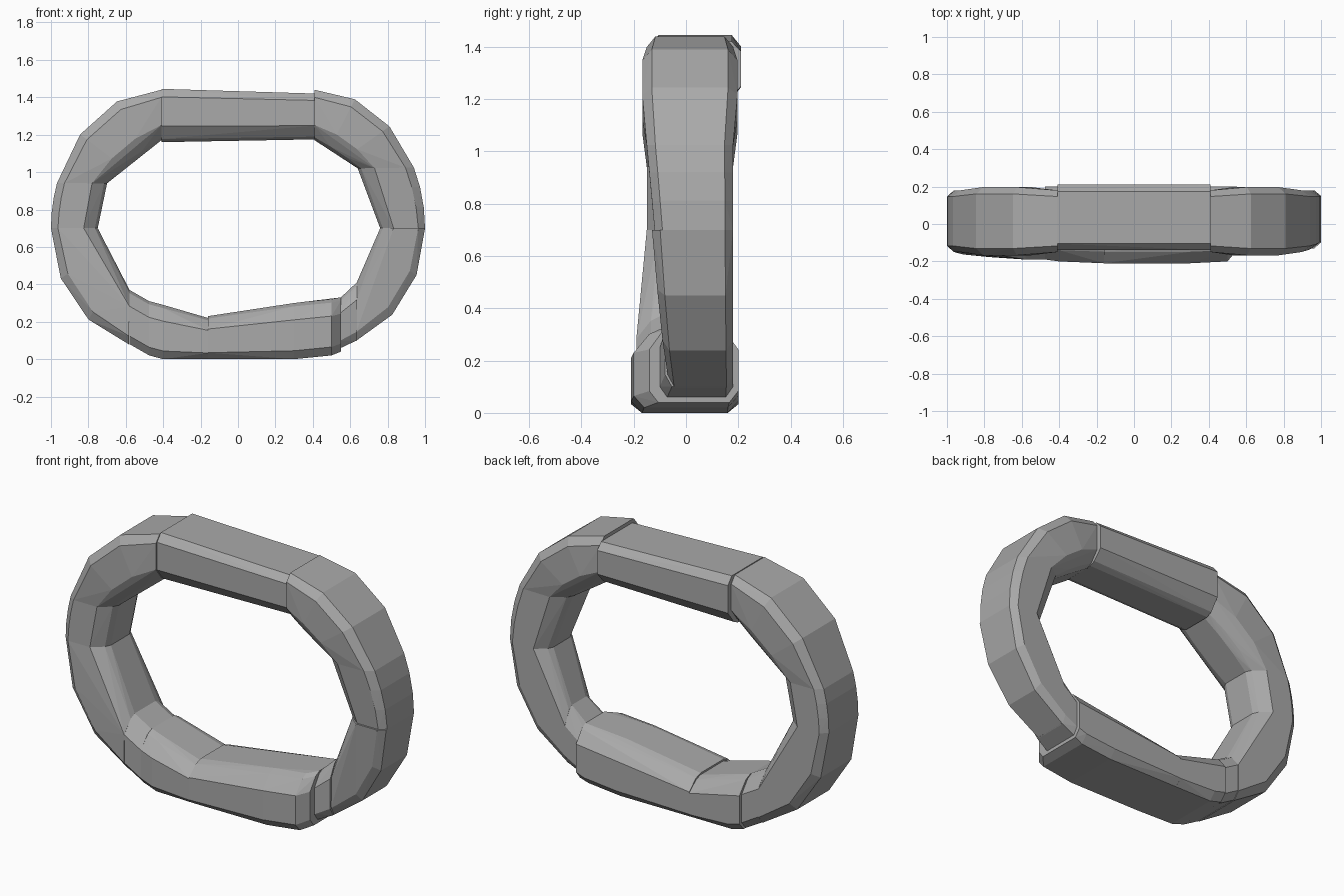
import bpy
import bmesh
from math import cos, radians, sin
from mathutils import Vector

cube = bpy.data.objects.get("Cube")
if cube:
    bpy.data.objects.remove(cube)

grey = bpy.data.materials.new("grey metal")
grey.use_nodes = True
COLOUR = (0.4, 0.4, 0.4, 1)
grey.diffuse_color = COLOUR
grey.node_tree.nodes["Principled BSDF"].inputs["Base Color"].default_value = COLOUR

LEFT, RIGHT = 1, -1
FRONT, BACK = -0.15, 0.18

# Outline of the link: straight bars joined by elliptical bends
BEND_X = 0.41
BEND_Z = 0.7
BEND_WIDTH = 1 - BEND_X
RISE_ABOVE, RISE_BELOW = 0.74, 0.65
BEND_STEPS = 3

# Bar cross-section: depth from inner (0) to outer (1) edge, share of half width
SECTION = [(0, 0.5), (0.06, 0.7), (0.3, 1), (0.85, 1), (1, 0.8)]


def add_ring(bm, outer, inner, front, back):
    """Add one faceted cross-section between an outer and an inner (x, z) point."""
    middle, half = (front + back) / 2, (back - front) / 2
    for depth, width in SECTION:
        x, z = inner.lerp(outer, depth)
        for side in (LEFT, RIGHT):
            bm.verts.new((x, middle + side * half * width, z))


def finish_hull(bm, name):
    """Wrap the rings in a convex flat-faced skin and make it an object."""
    hull = bmesh.ops.convex_hull(bm, input=bm.verts)
    spare = {item for item in hull["geom_interior"] + hull["geom_unused"]
             if isinstance(item, bmesh.types.BMVert)}
    bmesh.ops.delete(bm, geom=list(spare), context="VERTS")
    bmesh.ops.recalc_face_normals(bm, faces=bm.faces)
    mesh = bpy.data.meshes.new(name)
    bm.to_mesh(mesh)
    bm.free()
    mesh.materials.append(grey)
    part = bpy.data.objects.new(name, mesh)
    bpy.context.collection.objects.link(part)


def blend(pair, amount):
    start, end = pair
    return start + (end - start) * amount


def bend(name, side, angles, inner, fronts=(FRONT, FRONT), swell=0):
    """Piece of a bend: outer edge follows the ellipse, inner edge is straight."""
    bm = bmesh.new()
    for step in range(BEND_STEPS + 1):
        amount = step / BEND_STEPS
        angle = radians(blend(angles, amount))
        rise = RISE_ABOVE if angle > 0 else RISE_BELOW
        outer = Vector((side * (BEND_X + BEND_WIDTH * cos(angle)),
                        BEND_Z + rise * sin(angle)))
        start, end = (Vector((side * x, z)) for x, z in inner)
        extra = swell * sin(radians(180) * amount)
        add_ring(bm, outer, start.lerp(end, amount),
                 blend(fronts, amount) - extra, BACK + extra)
    finish_hull(bm, name)


def bar(name, along, outer, inner, fronts, back):
    """Piece of a bar running along x, given outer and inner edge heights."""
    bm = bmesh.new()
    for x, outer_z, inner_z, front in zip(along, outer, inner, fronts):
        add_ring(bm, Vector((x, outer_z)), Vector((x, inner_z)), front, back)
    finish_hull(bm, name)


# Inner corners of the opening, as (distance from centre, height)
top_corner = (BEND_X, 1.17)
right_shoulder, left_shoulder = (0.7, 0.94), (0.64, BEND_Z + 0.32)
right_waist, left_waist = (0.75, BEND_Z), (0.76, BEND_Z)
right_hip, left_hip = (0.58, 0.37), (0.635, 0.41)

# Where the bends are split, in degrees around the ellipse
RIGHT_SPLIT, LEFT_SPLIT = 19, 26
RIGHT_FOOT, LEFT_FOOT = -73, -68

# Upper half
bar("top_bar", (-BEND_X, BEND_X), outer=(1.445, 1.42), inner=(1.16, 1.175),
    fronts=(-0.14, -0.14), back=0.21)
bend("top_right_corner", RIGHT, angles=(90, RIGHT_SPLIT),
     inner=(top_corner, right_shoulder), swell=0.02)
bend("top_left_corner", LEFT, angles=(90, LEFT_SPLIT),
     inner=(top_corner, left_shoulder), swell=0.02)
bend("right_upper_side", RIGHT, angles=(RIGHT_SPLIT, 0),
     inner=(right_shoulder, right_waist))
bend("left_upper_side", LEFT, angles=(LEFT_SPLIT, 0),
     inner=(left_shoulder, left_waist), fronts=(FRONT, -0.12))

# Lower half: the right side leans forward into the bottom bar, the left tucks behind
bend("right_lower_side", RIGHT, angles=(0, RIGHT_FOOT),
     inner=(right_waist, right_hip), fronts=(FRONT, -0.19))
bend("left_lower_side", LEFT, angles=(0, LEFT_FOOT),
     inner=(left_waist, left_hip), fronts=(-0.13, -0.07))

# Bottom bar, its short end and the joints to the sides
SEAM, SHORT_END, LONG_END = -0.16, -0.475, 0.55
bar("bottom_right_joint", (-0.58, SHORT_END), outer=(0.08, 0.02), inner=(0.37, 0.31),
    fronts=(-0.19, -0.19), back=BACK)
bar("bottom_bar_short_end", (SHORT_END, -0.4, SEAM), outer=(0.02, 0, 0),
    inner=(0.31, 0.29, 0.22), fronts=(-0.19, -0.2, -0.21), back=0.2)
bar("bottom_bar", (SEAM, 0.3, 0.5, LONG_END), outer=(0, 0, 0.02, 0.04),
    inner=(0.23, 0.3, 0.32, 0.33), fronts=(-0.21, -0.21, -0.2, -0.14), back=0.2)
bar("bottom_left_joint", (LONG_END, 0.635), outer=(0.06, 0.1), inner=(0.33, 0.41),
    fronts=(-0.1, -0.08), back=BACK)
